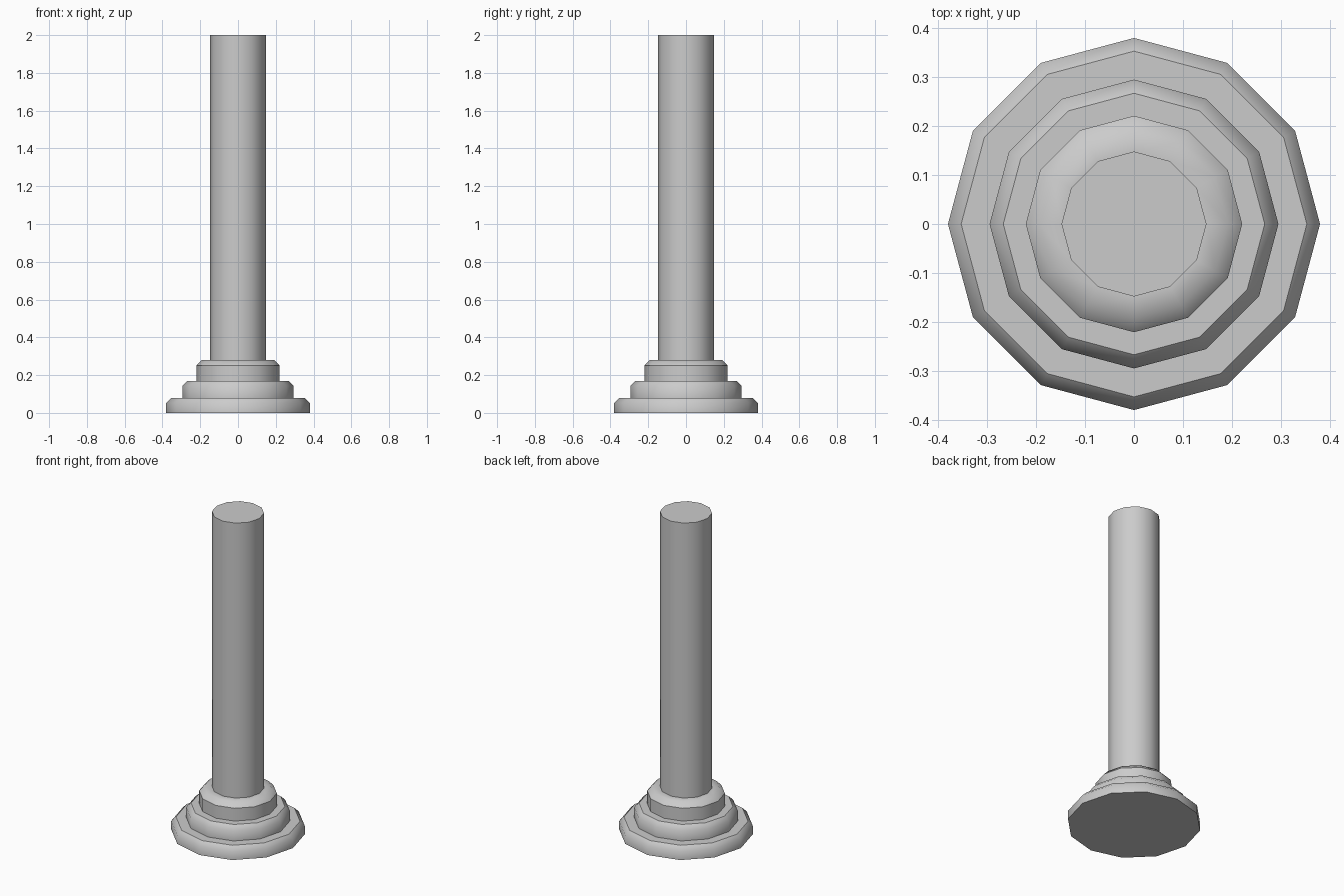
import bpy, bmesh, math

if "Cube" in bpy.data.objects:
    bpy.data.objects.remove(bpy.data.objects["Cube"])

SIDES = 12


def lathe(name, profile, cap_bottom=False, cap_top=False):
    """Spin (radius, z, sharp) points around z into a 12-sided shape."""
    bm = bmesh.new()
    rings = []
    for r, z, sharp in profile:
        rings.append([bm.verts.new((r * math.cos(i * math.tau / SIDES),
                                    r * math.sin(i * math.tau / SIDES), z))
                      for i in range(SIDES)])
    for a, b in zip(rings, rings[1:]):
        for i in range(SIDES):
            j = (i + 1) % SIDES
            bm.faces.new((a[i], a[j], b[j], b[i]))
    if cap_bottom:
        bm.faces.new(rings[0][::-1])
    if cap_top:
        bm.faces.new(rings[-1])
    for f in bm.faces:
        f.smooth = True
    # Crisp rings where the profile asks for them
    for ring, (r, z, sharp) in zip(rings, profile):
        for i in range(SIDES):
            bm.edges.get((ring[i], ring[(i + 1) % SIDES])).smooth = not sharp
    mesh = bpy.data.meshes.new(name)
    bm.to_mesh(mesh)
    bm.free()
    obj = bpy.data.objects.new(name, mesh)
    bpy.context.collection.objects.link(obj)
    return obj


# Three-tier stepped base with chamfered rims
lathe("stepped_base", [
    (0.38, 0.0, True), (0.38, 0.053, False), (0.353, 0.08, True),
    (0.295, 0.08, True), (0.295, 0.143, False), (0.267, 0.17, True),
    (0.221, 0.17, True), (0.221, 0.25, True), (0.192, 0.28, False),
    (0.148, 0.28, True),
], cap_bottom=True)

# Plain column shaft
lathe("column_shaft", [(0.148, 0.28, True), (0.148, 2.0, True)], cap_top=True)
